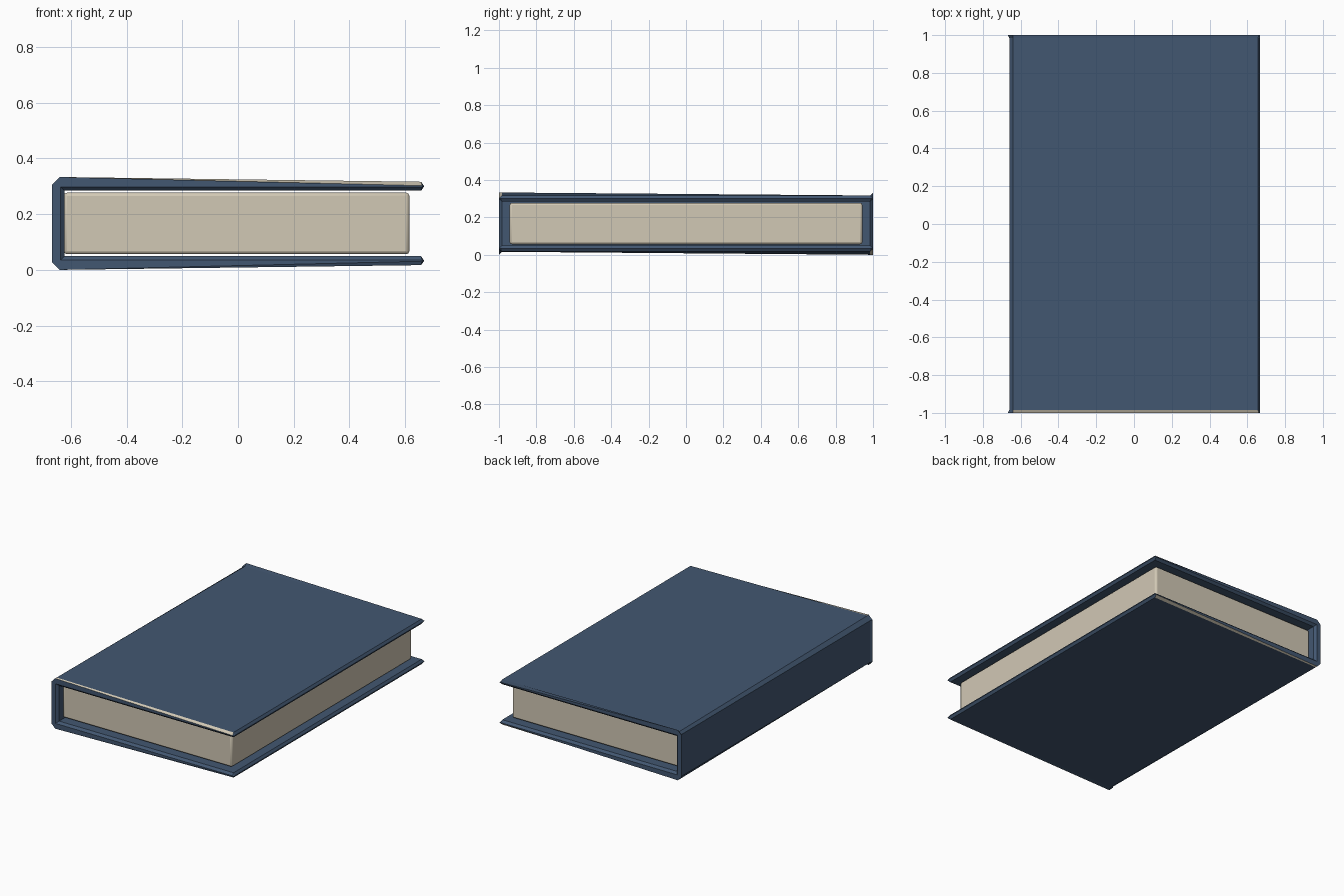
import bpy, bmesh

if "Cube" in bpy.data.objects:
    bpy.data.objects.remove(bpy.data.objects["Cube"])

H = 0.333  # total thickness of the closed book


def material(name, rgb):
    m = bpy.data.materials.new(name)
    m.diffuse_color = (*rgb, 1)
    m.use_nodes = True
    m.node_tree.nodes["Principled BSDF"].inputs["Base Color"].default_value = m.diffuse_color
    return m


blue = material("cover_blue", (0.055, 0.095, 0.165))
cream = material("paper_cream", (0.64, 0.58, 0.46))


def make_object(name, bm, mats):
    bmesh.ops.recalc_face_normals(bm, faces=bm.faces)
    me = bpy.data.meshes.new(name)
    bm.to_mesh(me)
    bm.free()
    for m in mats:
        me.materials.append(m)
    ob = bpy.data.objects.new(name, me)
    bpy.context.collection.objects.link(ob)
    return ob


def half_profile(end, corner_z):
    """Upper half of the C-shaped case: outside points, then inside points."""
    if end:
        return ([(0.668, 0.300), (0.660, 0.302), (-0.64, corner_z), (-0.668, 0.305)],
                [(-0.637, 0.298), (0.660, 0.298)])
    return ([(0.668, 0.300), (0.657, 0.316), (-0.64, corner_z), (-0.660, 0.305)],
            [(-0.622, 0.284), (0.657, 0.284)])


def flip(points):
    return [(x, H - z) for x, z in reversed(points)]


# Hard case: C-shaped sections lofted along y, with chamfered ends
bm = bmesh.new()
rings = []
for y, end, top, bottom in [(-1.0, True, H, H), (-0.985, False, H, 0.317),
                            (0.985, False, 0.317, H), (1.0, True, H, H)]:
    out_t, in_t = half_profile(end, top)
    out_b, in_b = half_profile(end, bottom)
    loop = out_t + flip(out_b) + flip(in_b) + in_t
    rings.append([bm.verts.new((x, y, z)) for x, z in loop])
n = len(rings[0])
for s, (a, b) in enumerate(zip(rings, rings[1:])):
    for i in range(n):
        j = (i + 1) % n
        f = bm.faces.new((a[i], a[j], b[j], b[i]))
        # pale edge slivers: front of the top board, back of the bottom board
        if (s, i) in ((0, 1), (2, 5)):
            f.material_index = 1
bm.faces.new(rings[0])
bm.faces.new(rings[-1])
make_object("book_cover", bm, [blue, cream])

# Page block: softly bevelled box
bm = bmesh.new()
bmesh.ops.create_cube(bm, size=1)
for v in bm.verts:
    v.co.x = 0.615 if v.co.x > 0 else -0.625
    v.co.y = 0.943 if v.co.y > 0 else -0.943
    v.co.z = 0.277 if v.co.z > 0 else 0.056
pages = make_object("page_block", bm, [cream])
bev = pages.modifiers.new("soft_edges", "BEVEL")
bev.width = 0.012
bev.segments = 2
bpy.context.view_layer.objects.active = pages
pages.select_set(True)
bpy.ops.object.shade_smooth_by_angle()
